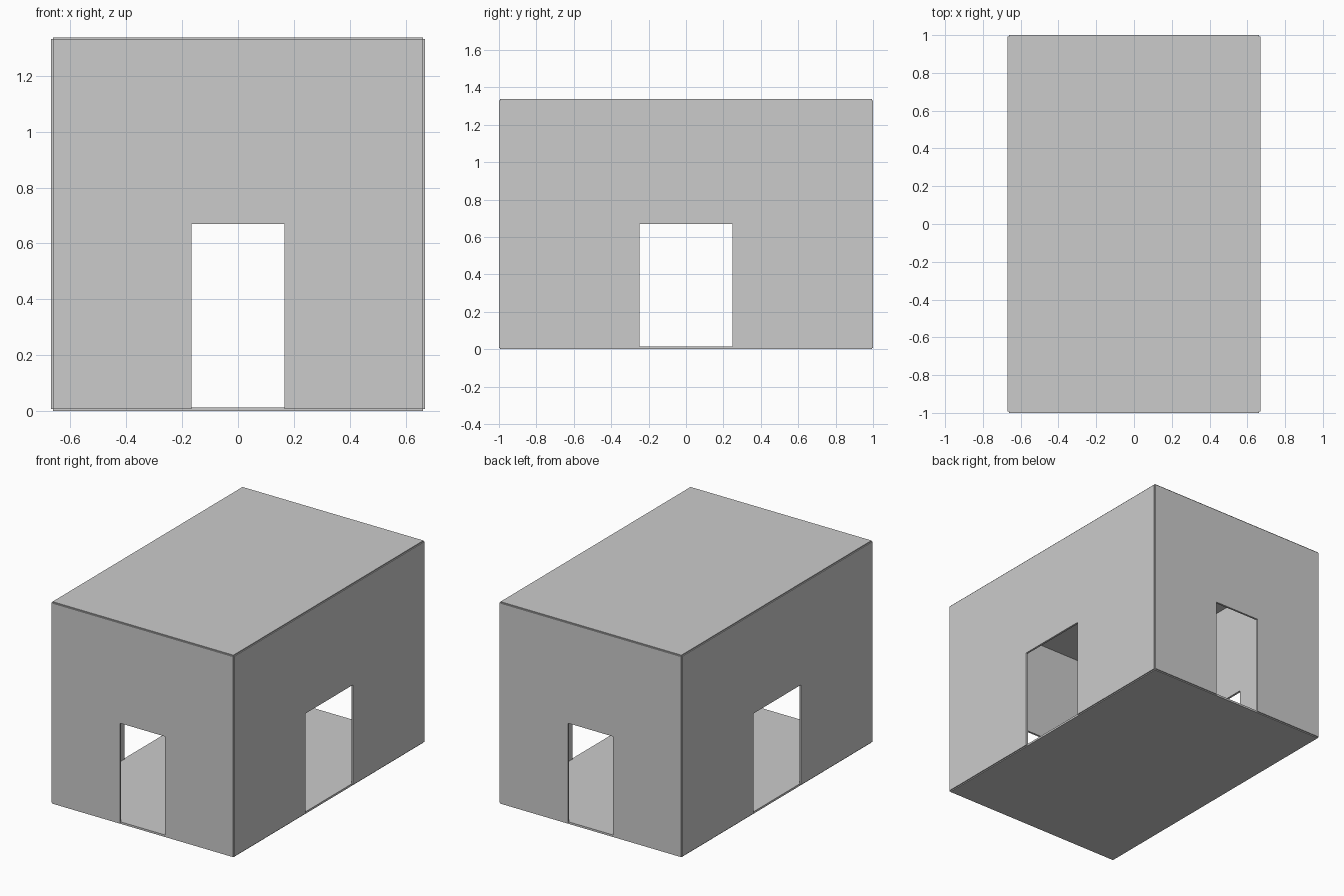
import bpy, bmesh
from mathutils import Matrix, Vector
from math import pi

if "Cube" in bpy.data.objects:
    bpy.data.objects.remove(bpy.data.objects["Cube"])

S = 2 / 3.02              # room of 2 x 3 x 2 units plus panel thickness, scaled to 2
T = 0.02 * S              # panel thickness
HX, HY, H = 1.0 * S, 1.5 * S, 2.0 * S
Z0 = T / 2                # panels are centred on the room's face planes


def panel(name, profile, matrix):
    """Extrude a flat outline by T, centred on its plane, then place it."""
    bm = bmesh.new()
    face = bm.faces.new([bm.verts.new((x, y, -T / 2)) for x, y in profile])
    ext = bmesh.ops.extrude_face_region(bm, geom=[face])
    verts = [v for v in ext["geom"] if isinstance(v, bmesh.types.BMVert)]
    bmesh.ops.translate(bm, verts=verts, vec=Vector((0, 0, T)))
    bmesh.ops.transform(bm, matrix=matrix, verts=bm.verts)
    bmesh.ops.recalc_face_normals(bm, faces=bm.faces)
    mesh = bpy.data.meshes.new(name)
    bm.to_mesh(mesh)
    bm.free()
    obj = bpy.data.objects.new(name, mesh)
    bpy.context.collection.objects.link(obj)


def wall(name, half, angle, dist):
    """Upright panel with a doorway a quarter as wide and half as high."""
    d, dh = half / 4, H / 2
    profile = [(-half, 0), (-d, 0), (-d, dh), (d, dh),
               (d, 0), (half, 0), (half, H), (-half, H)]
    panel(name, profile,
          Matrix.Rotation(angle, 4, 'Z')
          @ Matrix.Translation((0, -dist, Z0))
          @ Matrix.Rotation(pi / 2, 4, 'X'))


# Floor and roof slabs
slab = [(-HX, -HY), (HX, -HY), (HX, HY), (-HX, HY)]
panel("floor", slab, Matrix.Translation((0, 0, Z0)))
panel("roof", slab, Matrix.Translation((0, 0, Z0 + H)))

# Four walls with doorways
wall("front_wall", HX, 0, HY)
wall("right_wall", HY, pi / 2, HX)
wall("back_wall", HX, pi, HY)
wall("left_wall", HY, -pi / 2, HX)
